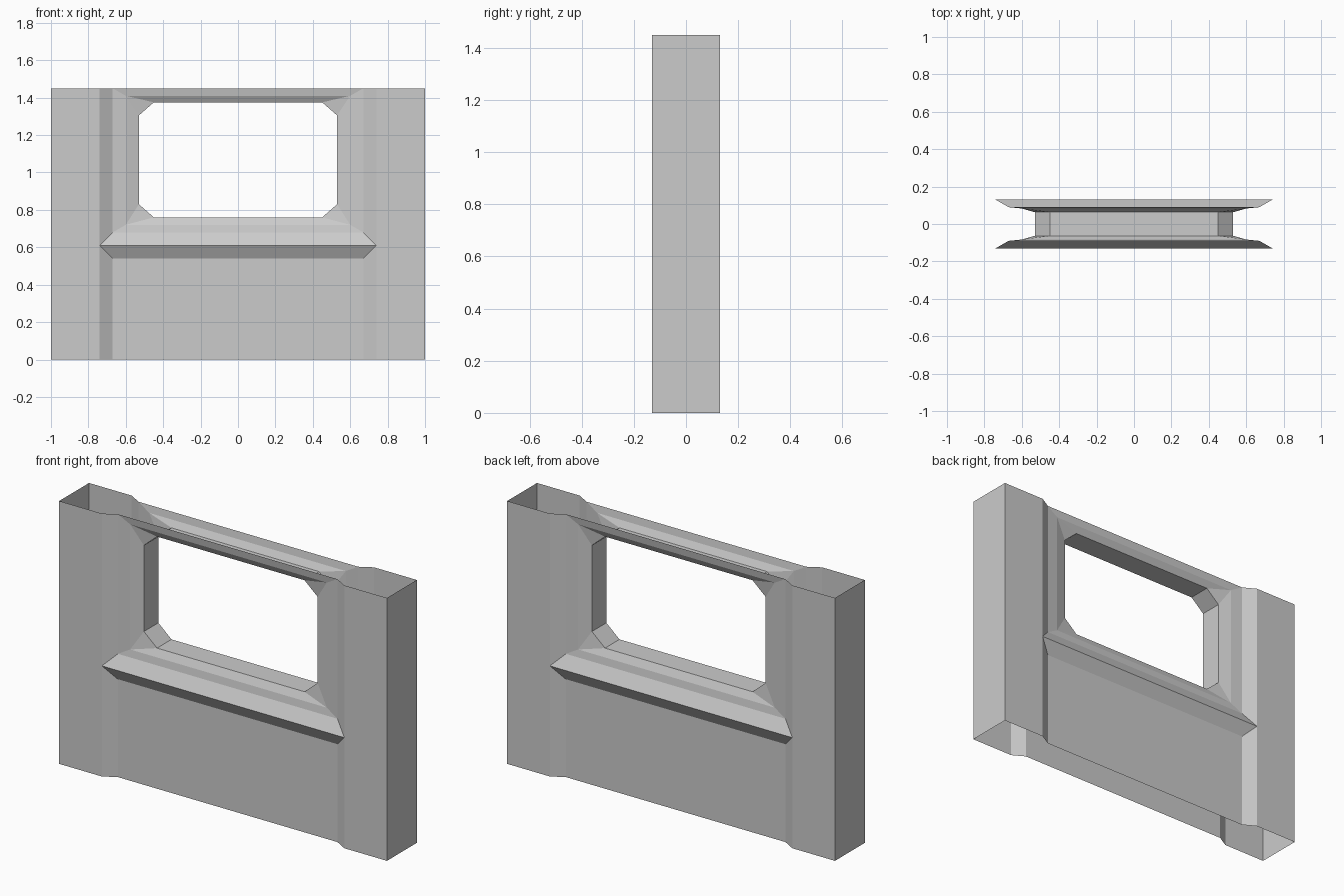
import bpy, bmesh, math

if "Cube" in bpy.data.objects:
    bpy.data.objects.remove(bpy.data.objects["Cube"])

H = 1.45                                   # wall height
PILLAR, PANEL, MID, LIP = 0.13, 0.09, 0.083, 0.063   # half depths of each layer

bm = bmesh.new()


def add_loop(points, depth):
    """Verts for a list of (x, z) points on the front at one depth."""
    return [bm.verts.new((x, -depth, z)) for x, z in points]


def bridge(a, b):
    """Quads between two loops of equal length."""
    for i in range(len(a) - 1):
        bm.faces.new((a[i], a[i + 1], b[i + 1], b[i]))


# Pillar: end face and broad front face
end_mid = add_loop([(1, 0), (1, 0.61), (1, H)], 0)
end = add_loop([(1, 0), (1, 0.61), (1, H)], PILLAR)
inner = add_loop([(0.74, 0), (0.74, 0.61), (0.74, H)], PILLAR)
bridge(end_mid, end)
bridge(end, inner)

# Lower panel with the bevel that climbs out to the sill ridge
ridge = [inner[0], inner[1]] + add_loop([(0, 0.61)], PILLAR)
panel = add_loop([(0.67, 0), (0.67, 0.54), (0, 0.54)], PANEL)
bridge(ridge, panel)
bm.faces.new(panel + add_loop([(0, 0)], PANEL))

# Window surround: ridge bevel, shallow border, then chamfered opening
border = add_loop([(0, H), (0.67, H), (0.67, 0.68), (0, 0.68)], PANEL)
bridge([inner[2], inner[1], ridge[2]], border[1:])
mid = add_loop([(0, 1.41), (0.60, 1.41), (0.60, 0.72), (0, 0.72)], MID)
bridge(border, mid)
opening = [(0, 1.375), (0.45, 1.375), (0.53, 1.305),
           (0.53, 0.83), (0.45, 0.76), (0, 0.76)]
lip = add_loop(opening, LIP)
for i in range(3):
    bm.faces.new((mid[i], mid[i + 1], lip[2 * i + 1], lip[2 * i]))
for i in (1, 2):
    bm.faces.new((mid[i], lip[2 * i], lip[2 * i - 1]))

# Reveal through the wall
bridge(lip, add_loop(opening, 0))

# Mirror the quarter to the other end and to the back
for axis in 'XY':
    bmesh.ops.mirror(bm, geom=bm.verts[:] + bm.edges[:] + bm.faces[:],
                     axis=axis, merge_dist=0.0005)
bmesh.ops.remove_doubles(bm, verts=bm.verts[:], dist=0.0005)
bmesh.ops.dissolve_limit(bm, angle_limit=math.radians(0.5),
                         verts=bm.verts[:], edges=bm.edges[:])
bmesh.ops.recalc_face_normals(bm, faces=bm.faces[:])

mesh = bpy.data.meshes.new("window_wall")
bm.to_mesh(mesh)
bm.free()
bpy.context.collection.objects.link(bpy.data.objects.new("window_wall", mesh))
